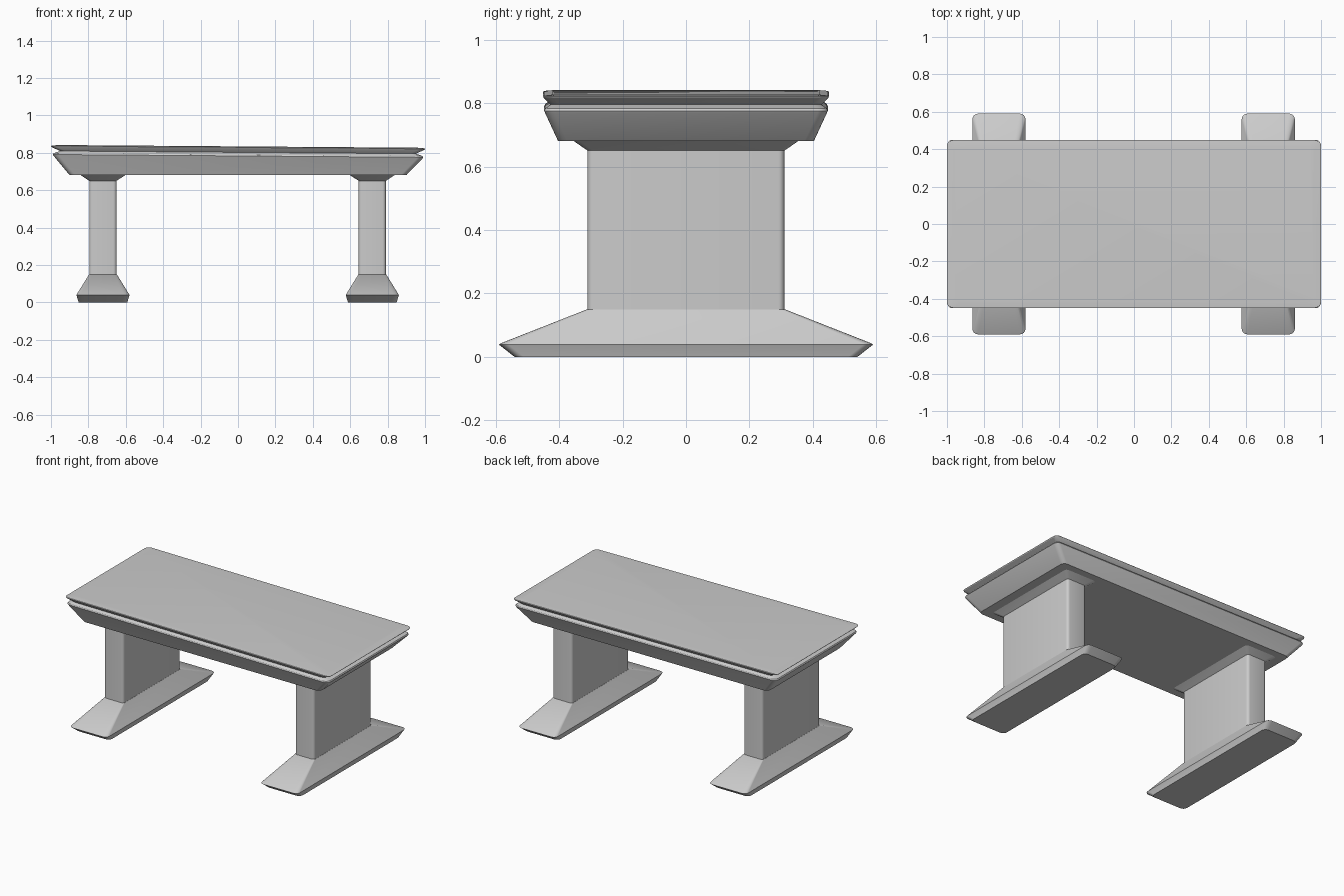
import bpy, bmesh, math

if "Cube" in bpy.data.objects:
    bpy.data.objects.remove(bpy.data.objects["Cube"])


def ring(hx, hy, r, z, n=4):
    """Rounded rectangle outline at height z."""
    pts = []
    for k, (sx, sy) in enumerate([(1, 1), (-1, 1), (-1, -1), (1, -1)]):
        for i in range(n + 1):
            a = math.pi / 2 * (k + i / n)
            pts.append((sx * (hx - r) + r * math.cos(a),
                        sy * (hy - r) + r * math.sin(a), z))
    return pts


def loft(name, levels, x=0.0, slope=lambda z: 0.0):
    """Stack rounded rectangles (half x, half y, radius, z) into a closed solid."""
    bm = bmesh.new()
    rings = [[bm.verts.new((px + x, py, pz + slope(pz) * px))
              for px, py, pz in ring(*lv)] for lv in levels]
    for a, b in zip(rings, rings[1:]):
        for i in range(len(a)):
            j = (i + 1) % len(a)
            bm.faces.new((a[i], a[j], b[j], b[i]))
    bm.faces.new(rings[0][::-1])
    bm.faces.new(rings[-1])
    bmesh.ops.recalc_face_normals(bm, faces=bm.faces)
    me = bpy.data.meshes.new(name)
    bm.to_mesh(me)
    bm.free()
    ob = bpy.data.objects.new(name, me)
    bpy.context.collection.objects.link(ob)
    bpy.ops.object.select_all(action='DESELECT')
    ob.select_set(True)
    bpy.context.view_layer.objects.active = ob
    bpy.ops.object.shade_smooth_by_angle(angle=math.radians(25))
    return ob


# Tabletop: flared apron, grooved rim, slab tilting slightly down towards +x
loft("tabletop", [
    (0.90, 0.403, 0.03, 0.68),
    (0.986, 0.444, 0.03, 0.776),
    (0.990, 0.447, 0.03, 0.783),
    (0.986, 0.444, 0.03, 0.790),
    (0.952, 0.428, 0.03, 0.802),
    (0.996, 0.448, 0.03, 0.823),
    (1.000, 0.450, 0.03, 0.828),
    (0.996, 0.448, 0.03, 0.831),
    (0.960, 0.420, 0.03, 0.834),
], slope=lambda z: 0.0 if z < 0.7 else -0.0075)

# Pedestal legs: splayed foot, plain column, flared cap
for side, x in (("left", -0.722), ("right", 0.718)):
    loft(side + "_foot", [
        (0.130, 0.540, 0.03, 0.0),
        (0.141, 0.586, 0.03, 0.036),
        (0.142, 0.590, 0.03, 0.039),
        (0.140, 0.584, 0.03, 0.043),
        (0.074, 0.312, 0.015, 0.15),
    ], x)
    loft(side + "_column", [
        (0.073, 0.31, 0.018, 0.14),
        (0.073, 0.31, 0.018, 0.66),
    ], x)
    loft(side + "_cap", [
        (0.073, 0.31, 0.018, 0.65),
        (0.122, 0.356, 0.02, 0.682),
    ], x)
